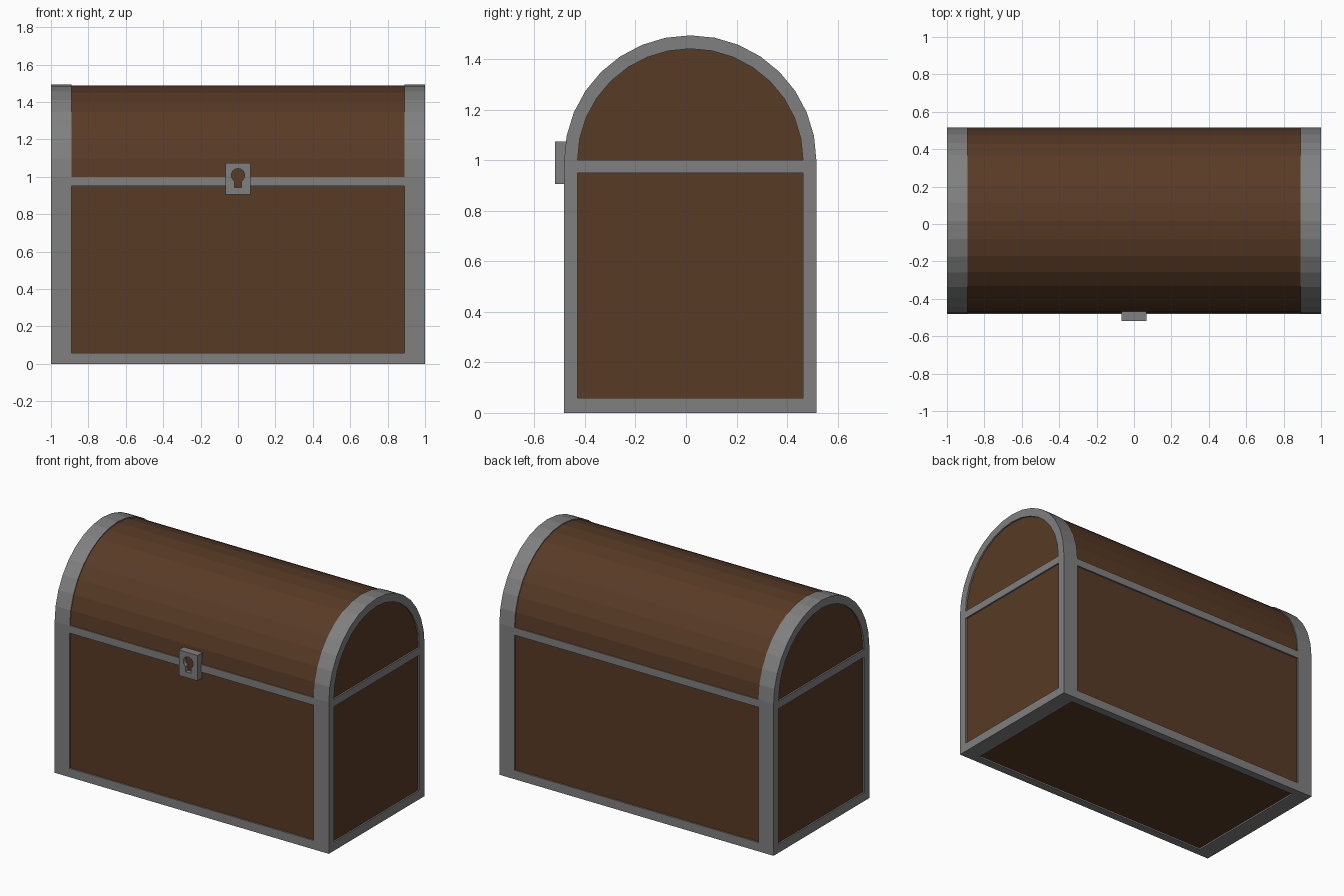
import bpy, bmesh, math

if "Cube" in bpy.data.objects:
    bpy.data.objects.remove(bpy.data.objects["Cube"])

def material(name, rgb):
    m = bpy.data.materials.new(name)
    m.diffuse_color = (*rgb, 1)
    m.use_nodes = True
    m.node_tree.nodes["Principled BSDF"].inputs["Base Color"].default_value = m.diffuse_color
    return m

WOOD = material("brown wood", (0.098, 0.043, 0.019))
METAL = material("grey metal", (0.216, 0.216, 0.216))

CY = 0.017            # y centre of the chest, pushed back by the lock
HX, HY = 1.0, 0.499   # half length and half depth
WX, WY = 0.11, 0.053  # frame widths along x and y
SEAM, RISE = 1.0, 0.494
REC = 0.01            # panel recess

def finish(bm, name, mat):
    bmesh.ops.recalc_face_normals(bm, faces=bm.faces)
    me = bpy.data.meshes.new(name)
    bm.to_mesh(me)
    bm.free()
    me.materials.append(mat)
    ob = bpy.data.objects.new(name, me)
    bpy.context.collection.objects.link(ob)
    return ob

def box(name, x, y, z, mat):
    bm = bmesh.new()
    bmesh.ops.create_cube(bm, size=1)
    for v in bm.verts:
        for i, (a, b) in enumerate((x, y, z)):
            v.co[i] = a if v.co[i] < 0 else b
    return finish(bm, name, mat)

def extrude(bm, faces, vec):
    r = bmesh.ops.extrude_face_region(bm, geom=faces)
    bmesh.ops.translate(bm, vec=vec, verts=[g for g in r["geom"] if isinstance(g, bmesh.types.BMVert)])

def arc(ry, rz, n=16):
    return [(CY + ry * math.cos(math.pi * i / n), SEAM + rz * math.sin(math.pi * i / n)) for i in range(n + 1)]

def both(a, b, s):
    return tuple(sorted((s * a, s * b)))

def y_range(a, b, s):
    return tuple(sorted((CY + s * a, CY + s * b)))

# Wooden body, set back behind the metal frame
box("body", (-HX + REC, HX - REC), (CY - HY + REC, CY + HY - REC), (REC, SEAM - 0.002), WOOD)

# Corner posts
for sx, nx in ((-1, "left"), (1, "right")):
    for sy, ny in ((-1, "front"), (1, "back")):
        box(f"{ny}_{nx}_post", both(HX - WX, HX, sx), y_range(HY - WY, HY, sy), (0, SEAM), METAL)

# Bottom rails and seam bands between the posts
for z, label in (((0, 0.058), "bottom_rail"), ((0.95, SEAM), "seam_band")):
    for s, n in ((-1, "front"), (1, "back")):
        box(f"{n}_{label}", (-HX + WX, HX - WX), y_range(HY - WY, HY, s), z, METAL)
    for s, n in ((-1, "left"), (1, "right")):
        box(f"{n}_{label}", both(HX - WX, HX, s), (CY - HY + WY, CY + HY - WY), z, METAL)

# Barrel lid
bm = bmesh.new()
lid = bm.faces.new([bm.verts.new((-HX + REC, y, z)) for y, z in arc(HY - 0.006, RISE - 0.006)])
extrude(bm, [lid], (2 * (HX - REC), 0, 0))
finish(bm, "lid", WOOD)

# Metal hoops at both ends of the lid
for s, n in ((-1, "left"), (1, "right")):
    bm = bmesh.new()
    outer = [bm.verts.new((s * HX, y, z)) for y, z in arc(HY, RISE)]
    inner = [bm.verts.new((s * HX, y, z)) for y, z in arc(HY - WY, RISE - WY)]
    faces = [bm.faces.new((outer[i], outer[i + 1], inner[i + 1], inner[i])) for i in range(16)]
    extrude(bm, faces, (-s * WX, 0, 0))
    finish(bm, f"{n}_lid_hoop", METAL)

# Lock plate with a keyhole cut through it
KR, KW, KZ, KB = 0.036, 0.02, 1.008, 0.942
a0 = -math.acos(KW / KR)
a1 = math.pi - a0
hole = [(KR * math.cos(a0 + (a1 - a0) * i / 14), KZ + KR * math.sin(a0 + (a1 - a0) * i / 14)) for i in range(15)]
hole += [(-KW, KB), (KW, KB)]
rim = [(-0.068, 0.905), (0.068, 0.905), (0.068, 1.073), (-0.068, 1.073)]
bm = bmesh.new()
edges = []
for loop in (rim, hole):
    vs = [bm.verts.new((x, -0.519, z)) for x, z in loop]
    edges += [bm.edges.new((vs[i], vs[(i + 1) % len(vs)])) for i in range(len(vs))]
bmesh.ops.triangle_fill(bm, edges=edges, use_beauty=True, use_dissolve=False)
extrude(bm, bm.faces[:], (0, 0.05, 0))
finish(bm, "lock_plate", METAL)

# Brown floor of the keyhole
box("keyhole_floor", (-0.045, 0.045), (-0.492, -0.484), (0.93, 1.055), WOOD)
